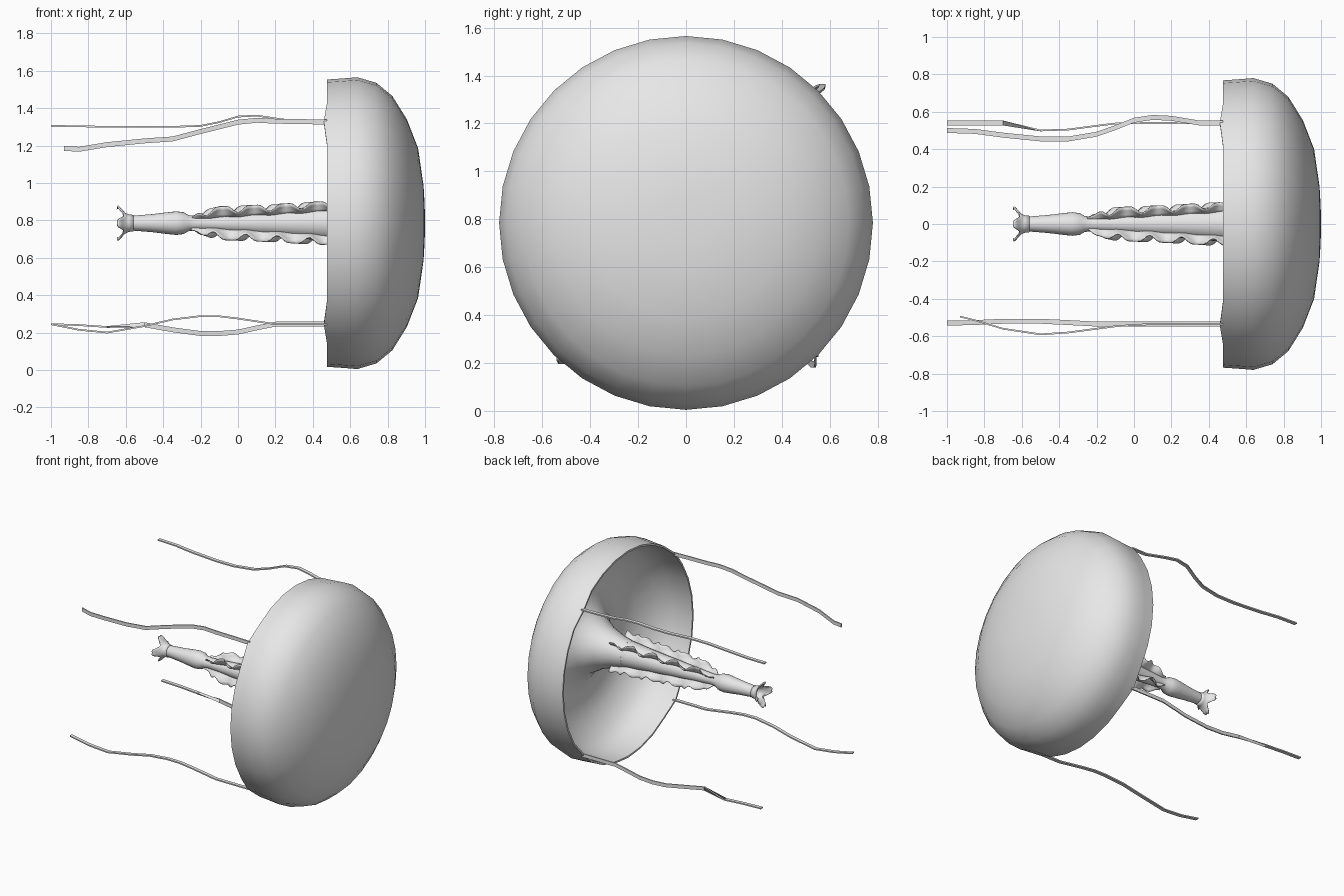
import bpy, bmesh, math
from mathutils import Vector

if "Cube" in bpy.data.objects:
    bpy.data.objects.remove(bpy.data.objects["Cube"])

CZ = 0.785  # height of the body axis, which runs along x

grey = bpy.data.materials.new("pale grey")
grey.diffuse_color = (0.8, 0.8, 0.8, 1)
grey.use_nodes = True
grey.node_tree.nodes["Principled BSDF"].inputs["Base Color"].default_value = grey.diffuse_color


def finish(name, bm, smooth=60, recalc=True):
    if recalc:
        bmesh.ops.recalc_face_normals(bm, faces=bm.faces)
    mesh = bpy.data.meshes.new(name)
    bm.to_mesh(mesh)
    bm.free()
    mesh.materials.append(grey)
    ob = bpy.data.objects.new(name, mesh)
    bpy.context.collection.objects.link(ob)
    bpy.ops.object.select_all(action='DESELECT')
    ob.select_set(True)
    bpy.context.view_layer.objects.active = ob
    bpy.ops.object.shade_smooth_by_angle(angle=math.radians(smooth))
    return ob


def skin(bm, rows, closed):
    """Bridge rows of points with quads."""
    rows = [[bm.verts.new(p) for p in row] for row in rows]
    n = len(rows[0])
    for a, b in zip(rows, rows[1:]):
        for i in range(n if closed else n - 1):
            j = (i + 1) % n
            bm.faces.new((a[i], a[j], b[j], b[i]))
    return rows


def lathe(name, profile, sides, warp=None):
    """Spin (x, radius) points around the body axis."""
    bm = bmesh.new()
    rows = []
    for k, (x, r) in enumerate(profile):
        row = []
        for i in range(sides):
            t = math.tau * i / sides
            px, pr = warp(k, t, x, r) if warp else (x, r)
            row.append((px, pr * math.cos(t), CZ + pr * math.sin(t)))
        rows.append(row)
    skin(bm, rows, True)
    bmesh.ops.remove_doubles(bm, verts=bm.verts, dist=1e-5)
    return finish(name, bm)


def lerp(table, x):
    for (x0, v0), (x1, v1) in zip(table, table[1:]):
        if x1 <= x <= x0:
            return v0 + (v1 - v0) * (x - x0) / (x1 - x0)
    return table[-1][1]


# Bell: dome, rim, hollow underside and flare into the stalk
bell = [(1.0, 0), (0.998, 0.1), (0.992, 0.2), (0.963, 0.4), (0.903, 0.555),
        (0.825, 0.68), (0.74, 0.75), (0.638, 0.78), (0.55, 0.773),
        (0.475, 0.768), (0.475, 0.755), (0.55, 0.75), (0.64, 0.735),
        (0.73, 0.68), (0.81, 0.56), (0.85, 0.42), (0.83, 0.3),
        (0.76, 0.21), (0.66, 0.15), (0.56, 0.115), (0.47, 0.095)]


def rim_points(k, t, x, r):
    # the rim is drawn out slightly where each tentacle attaches
    if k in (9, 10) and abs(math.sin(2 * t)) > 0.99:
        x -= 0.016
    return x, r


lathe("bell", bell, 32, rim_points)

# Stalk: tapering core with a bulb near its end
core = [(0.47, 0.095), (0.3, 0.078), (0.1, 0.062), (-0.1, 0.046),
        (-0.22, 0.038), (-0.265, 0.043), (-0.29, 0.058), (-0.33, 0.063),
        (-0.37, 0.059), (-0.46, 0.048), (-0.56, 0.04)]
lathe("stalk", core, 24)

# Mouth: four lobes curling outward, each with a notched tip
mouth = [(-0.56, 0.04), (-0.585, 0.043), (-0.605, 0.052),
         (-0.62, 0.068), (-0.635, 0.085), (-0.648, 0.1)]


def lobes(k, t, x, r):
    f = (k / 5) ** 1.2
    c = max(0, math.cos(4 * t) * 0.5 + 0.5)
    notch = 0.022 * max(0, math.cos(4 * t)) ** 12 * (k == 5)
    x2 = -0.56 + (x + 0.56) * (1 - 0.45 * f * (1 - c))
    r2 = 0.04 + (r - 0.04) * (1 - 0.85 * f * (1 - c)) - notch
    return x2, r2


lips = lathe("mouth_lobes", mouth, 48, lobes)
mod = lips.modifiers.new("thickness", 'SOLIDIFY')
mod.thickness = 0.008
mod.offset = 0

# Frills: four ruffled ribbons along the stalk
edge = [(0.56, 0.15), (0.4, 0.142), (0.2, 0.125), (0.0, 0.113),
        (-0.1, 0.108), (-0.2, 0.075), (-0.25, 0.045)]
for q in range(4):
    ang = math.radians(45 + 90 * q)
    out = Vector((0, math.cos(ang), math.sin(ang)))
    side = Vector((0, -math.sin(ang), math.cos(ang)))
    bm = bmesh.new()
    rows = []
    for i in range(49):
        x = 0.56 - 0.81 * i / 48
        phase = math.tau * x / 0.17 + q * 1.6
        r0 = lerp(core, min(x, 0.47)) - 0.01
        r1 = lerp(edge, x) + 0.008 * math.cos(phase * 2)
        row = []
        for f in (0, 0.35, 0.7, 1):
            sway = 0.026 * f * math.sin(phase) * min(1, i / 6, (48 - i) / 6)
            row.append(Vector((x, 0, CZ)) + out * (r0 + (r1 - r0) * f) + side * sway)
        rows.append(row)
    skin(bm, rows, False)
    frill = finish("frill_%d" % (q + 1), bm)
    mod = frill.modifiers.new("thickness", 'SOLIDIFY')
    mod.thickness = 0.006
    mod.offset = 0

# Tentacles: flat wavering ribbons hanging from the rim
XS = [0.475, 0.35, 0.2, 0.1, 0, -0.1, -0.2, -0.35, -0.5, -0.7, -0.85, -1]


def tentacle(name, y, z, dys, dzs, end, turn0, turn1):
    """turn: 0 lays the ribbon's width along y, 90 along z."""
    bm = bmesh.new()
    rows = []
    for x, dy, dz in zip(XS[:-1] + [end], dys, dzs):
        a = math.radians(turn1 if x < -0.6 else turn0)
        w = Vector((0, math.cos(a), math.sin(a))) * 0.013
        h = Vector((0, -math.sin(a), math.cos(a))) * 0.0045
        c = Vector((x, y + dy, z + dz))
        rows.append([c - w - h, c + w - h, c + w + h, c - w + h])
    rows = skin(bm, rows, True)
    bm.faces.new(rows[0])
    bm.faces.new(rows[-1])
    finish(name, bm, 40)


tentacle("tentacle_upper_back", 0.54, 1.325,
         [0, 0, .025, .03, .015, -.025, -.06, -.085, -.085, -.065, -.045, -.04],
         [0, 0, .02, .035, .03, 0, -.02, -.025, -.025, -.025, -.022, -.02],
         -1, 0, 0)
tentacle("tentacle_upper_front", -0.535, 1.325,
         [0, 0, 0, 0, -.005, -.012, -.025, -.045, -.055, -.025, .02, .04],
         [0, .003, .005, .01, 0, -.025, -.05, -.09, -.1, -.12, -.145, -.14],
         -0.93, 90, 90)
tentacle("tentacle_lower_front", -0.535, 0.245,
         [0, 0, 0, 0, 0, 0, 0, .008, .015, .015, .008, .005],
         [0, 0, 0, .015, .03, .042, .043, .025, -.01, -.045, -.03, 0],
         -1, 0, 0)
tentacle("tentacle_lower_back", 0.54, 0.245,
         [0, 0, 0, 0, 0, -.003, -.015, -.035, -.04, 0, 0, 0],
         [0, 0, 0, -.02, -.042, -.05, -.05, -.03, -.003, -.015, -.005, 0],
         -1, 90, 0)
